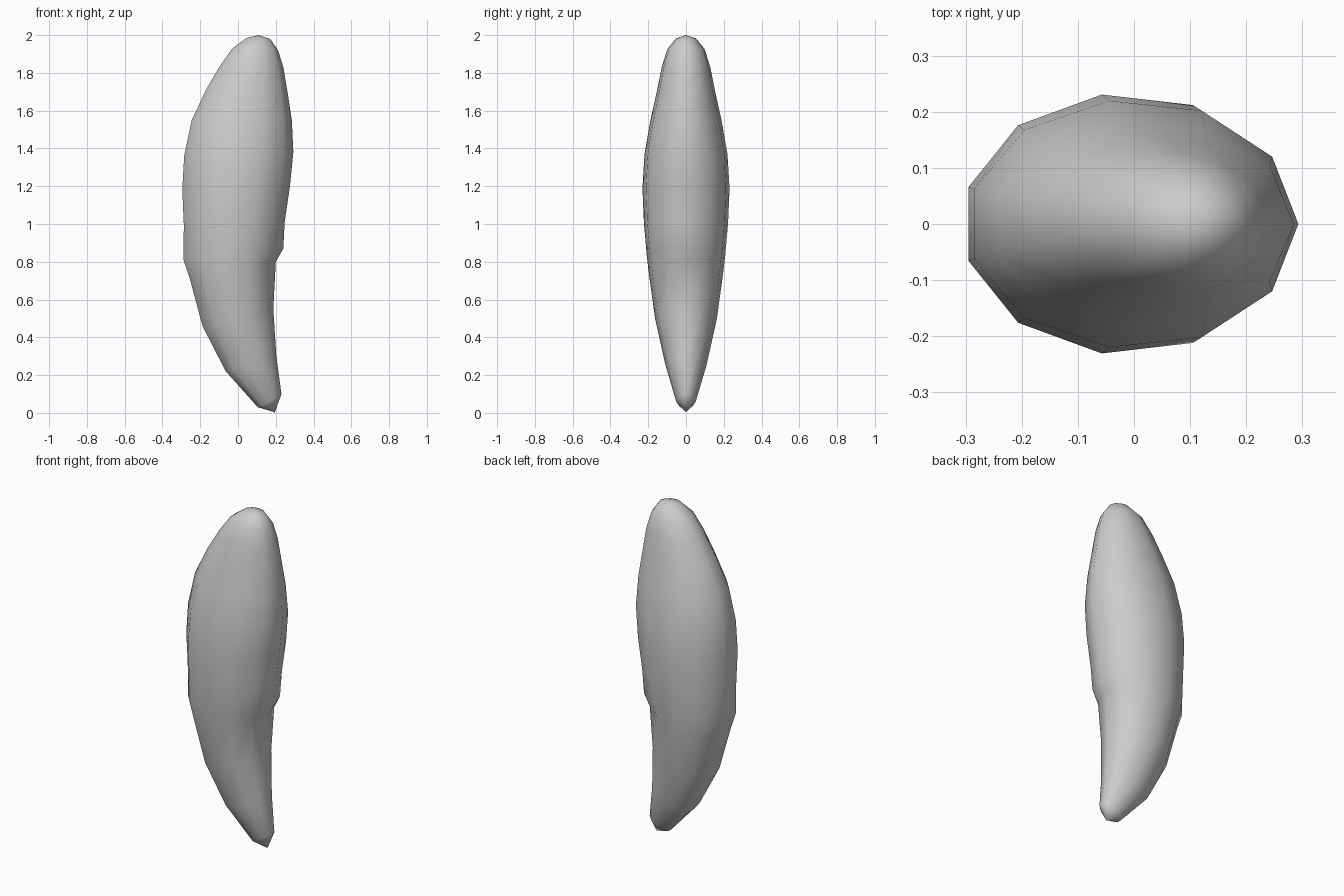
import bpy, bmesh, math

if "Cube" in bpy.data.objects:
    bpy.data.objects.remove(bpy.data.objects["Cube"])

SIDES = 11
# Rings: left x, left z, right x, right z, half depth
RINGS = [
    (0.105, 0.03, 0.23, 0.10, 0.052),
    (-0.065, 0.22, 0.203, 0.30, 0.11),
    (-0.188, 0.46, 0.187, 0.55, 0.165),
    (-0.255, 0.71, 0.20, 0.80, 0.20),
    (-0.288, 0.81, 0.24, 0.87, 0.21),
    (-0.287, 1.00, 0.247, 1.01, 0.225),
    (-0.295, 1.18, 0.275, 1.20, 0.233),
    (-0.285, 1.36, 0.293, 1.38, 0.222),
    (-0.245, 1.55, 0.285, 1.55, 0.19),
    (-0.17, 1.71, 0.262, 1.70, 0.155),
    (-0.10, 1.83, 0.24, 1.83, 0.13),
    (-0.03, 1.93, 0.212, 1.92, 0.10),
    (0.045, 1.985, 0.17, 1.98, 0.053),
]
k = -math.cos(2 * math.pi * 5 / SIDES)  # reach of the flat left side

bm = bmesh.new()


def ring(lx, lz, rx, rz, depth):
    r = (rx - lx) / (1 + k)
    verts = []
    for i in range(SIDES):
        a = 2 * math.pi * i / SIDES
        t = (math.cos(a) + k) / (1 + k)
        verts.append(bm.verts.new((rx - r + r * math.cos(a),
                                   depth * math.sin(a), lz + (rz - lz) * t)))
    return verts


# Tilted rings lofted into one curved body
rings = [ring(*r) for r in RINGS]
bottom = bm.verts.new((0.195, 0, 0.003))
top = bm.verts.new((0.11, 0, 2.0))
for i in range(SIDES):
    j = (i + 1) % SIDES
    for a, b in zip(rings, rings[1:]):
        bm.faces.new((a[i], a[j], b[j], b[i]))
    bm.faces.new((rings[0][j], rings[0][i], bottom))
    bm.faces.new((rings[-1][i], rings[-1][j], top))
bmesh.ops.recalc_face_normals(bm, faces=bm.faces)
for f in bm.faces:
    f.smooth = True

mesh = bpy.data.meshes.new("curved_body")
bm.to_mesh(mesh)
bm.free()
bpy.context.collection.objects.link(bpy.data.objects.new("curved_body", mesh))
